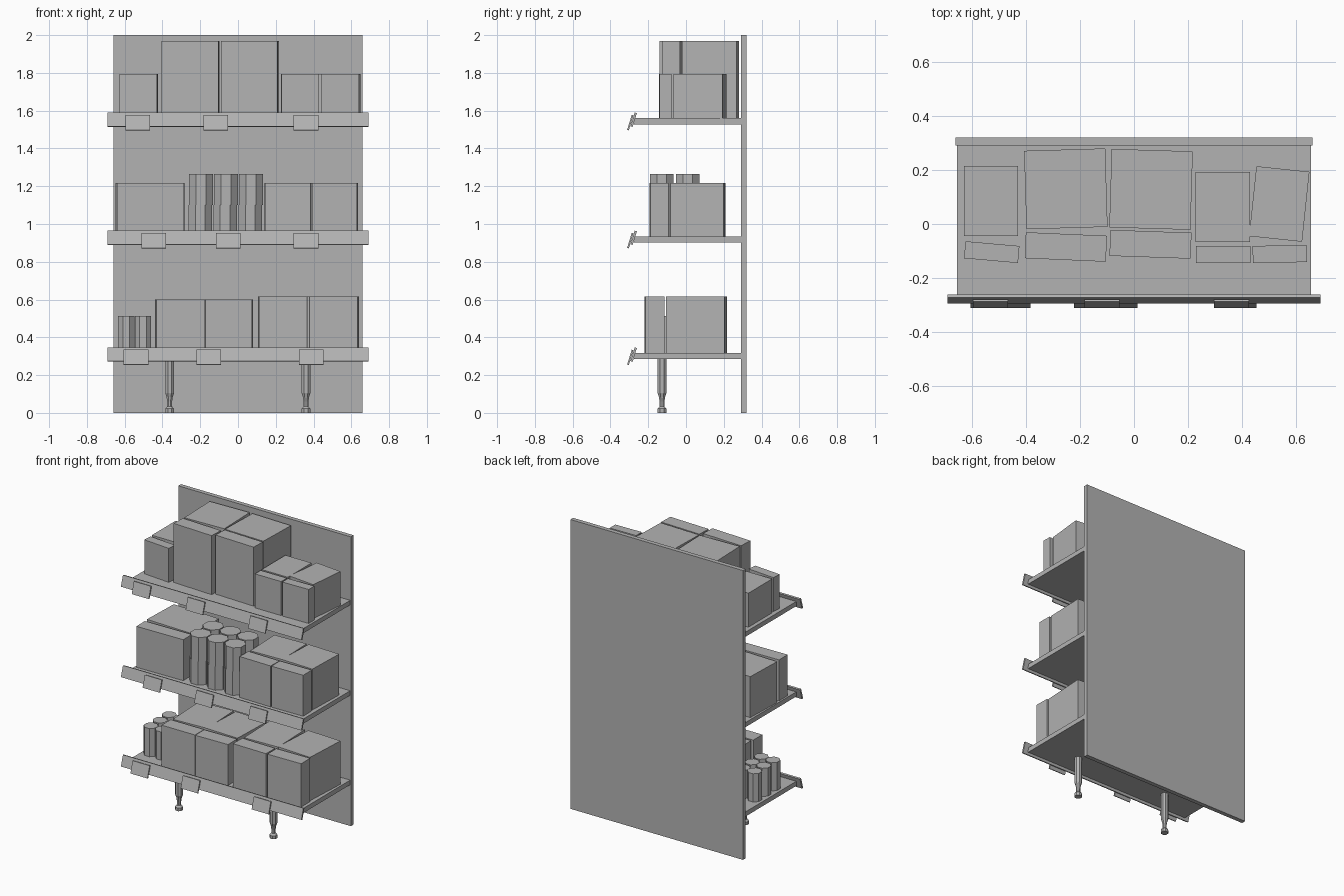
import bpy, bmesh
from math import radians, pi, cos, sin
from mathutils import Matrix

old = bpy.data.objects.get("Cube")
if old:
    bpy.data.objects.remove(old)

grey = bpy.data.materials.new("plain grey")
GREY = (0.45, 0.45, 0.45, 1)
grey.use_nodes = True
grey.diffuse_color = GREY
grey.node_tree.nodes["Principled BSDF"].inputs["Base Color"].default_value = GREY


def add_object(name, bm):
    bmesh.ops.recalc_face_normals(bm, faces=bm.faces)
    mesh = bpy.data.meshes.new(name)
    bm.to_mesh(mesh)
    bm.free()
    mesh.materials.append(grey)
    obj = bpy.data.objects.new(name, mesh)
    bpy.context.collection.objects.link(obj)
    return obj


def box(name, centre, size, turn=0, tilt=0):
    bm = bmesh.new()
    bmesh.ops.create_cube(bm, size=1)
    bm.transform(Matrix.Diagonal((*size, 1)))
    obj = add_object(name, bm)
    obj.location = centre
    obj.rotation_euler = (radians(tilt), 0, radians(turn))


def carton(name, x, y, width, depth, base, top, turn=0):
    box(name, (x, y, (base + top) / 2), (width, depth, top - base), turn)


def lathe(name, x, y, profile, sides=8):
    """Stack polygon rings given as (radius, height) and cap both ends."""
    bm = bmesh.new()
    rings = []
    for radius, z in profile:
        angles = [2 * pi * (i + 0.5) / sides for i in range(sides)]
        rings.append([bm.verts.new((radius * cos(a), radius * sin(a), z)) for a in angles])
    for low, high in zip(rings, rings[1:]):
        for i in range(sides):
            j = (i + 1) % sides
            bm.faces.new((low[i], low[j], high[j], high[i]))
    bm.faces.new(rings[0])
    bm.faces.new(rings[-1])
    add_object(name, bm).location = (x, y, 0)


# Back panel
box("back_panel", (0, 0.305, 1), (1.32, 0.03, 2))

# Shelves, each with a tilted front rail and three label holders
LOW, MID, HIGH = 0.317, 0.935, 1.56
shelves = {
    "lower": (LOW, (-0.54, -0.156, 0.387)),
    "middle": (MID, (-0.447, -0.052, 0.36)),
    "upper": (HIGH, (-0.53, -0.118, 0.36)),
}
for level, (top, labels) in shelves.items():
    box(level + "_shelf", (0, 0.008, top - 0.016), (1.31, 0.564, 0.032))
    box(level + "_rail", (0, -0.277, top - 0.008), (1.38, 0.012, 0.076), tilt=-17)
    for x in labels:
        box(level + "_label_holder", (x, -0.295, top - 0.023), (0.13, 0.009, 0.083), tilt=-17)

# Front legs with a narrow neck and a flared foot
leg = [(0.025, 0), (0.025, 0.022), (0.014, 0.034), (0.014, 0.06),
       (0.018, 0.085), (0.025, 0.105), (0.025, 0.29)]
for x in (-0.362, 0.36):
    lathe("front_leg", x, -0.127, leg)

# Upper cartons: a deep one behind a thin one in every stack
SMALL, TALL = 1.795, 1.968
upper_back = [
    (-0.528, 0.085, 0.2, 0.26, SMALL, 0),
    (-0.252, 0.13, 0.3, 0.29, TALL, 1.7),
    (0.063, 0.128, 0.3, 0.29, TALL, -1.7),
    (0.328, 0.063, 0.2, 0.26, SMALL, 0),
    (0.537, 0.074, 0.197, 0.26, SMALL, -6),
]
upper_front = [
    (-0.526, -0.104, 0.2, 0.063, SMALL, -5),
    (-0.252, -0.085, 0.3, 0.096, TALL, -2.5),
    (0.061, -0.075, 0.3, 0.096, TALL, -2),
    (0.33, -0.112, 0.2, 0.063, SMALL, 0),
    (0.539, -0.111, 0.2, 0.063, SMALL, 1),
]
for name, row in (("upper_back_carton", upper_back), ("upper_front_carton", upper_front)):
    for x, y, width, depth, top, turn in row:
        carton(name, x, y, width, depth, HIGH, top, turn)

# Middle cartons: x, width, turn of the back one, turn of the front one
for x, width, back_turn, front_turn in ((-0.465, 0.355, -2, 1), (0.265, 0.24, 2, -1), (0.51, 0.24, -2, 1)):
    carton("middle_back_carton", x, 0.063, width, 0.28, MID, 1.218, back_turn)
    carton("middle_front_carton", x, -0.143, width, 0.095, MID, 1.218, front_turn)

# Lower cartons
lower = ((-0.305, 0.255, 0.6, 3, 0), (-0.05, 0.247, 0.6, -2, 1),
         (0.24, 0.255, 0.617, 2, -1), (0.505, 0.255, 0.617, -3, 1))
for x, width, top, back_turn, front_turn in lower:
    carton("lower_back_carton", x, 0.056, width, 0.31, LOW, top, back_turn)
    carton("lower_front_carton", x, -0.167, width, 0.1, LOW, top, front_turn)

# Wide cans, two layers of three by two
for layer in range(2):
    base = MID + layer * 0.165
    for x in (-0.2, -0.068, 0.065):
        for y in (-0.128, 0.009):
            lathe("wide_can", x + 0.004 * layer, y, [(0.068, base), (0.068, base + 0.165)])

# Narrow cans, two by three
for x in (-0.592, -0.503):
    for y in (-0.105, -0.005, 0.095):
        lathe("narrow_can", x, y, [(0.047, LOW), (0.047, 0.512)])
